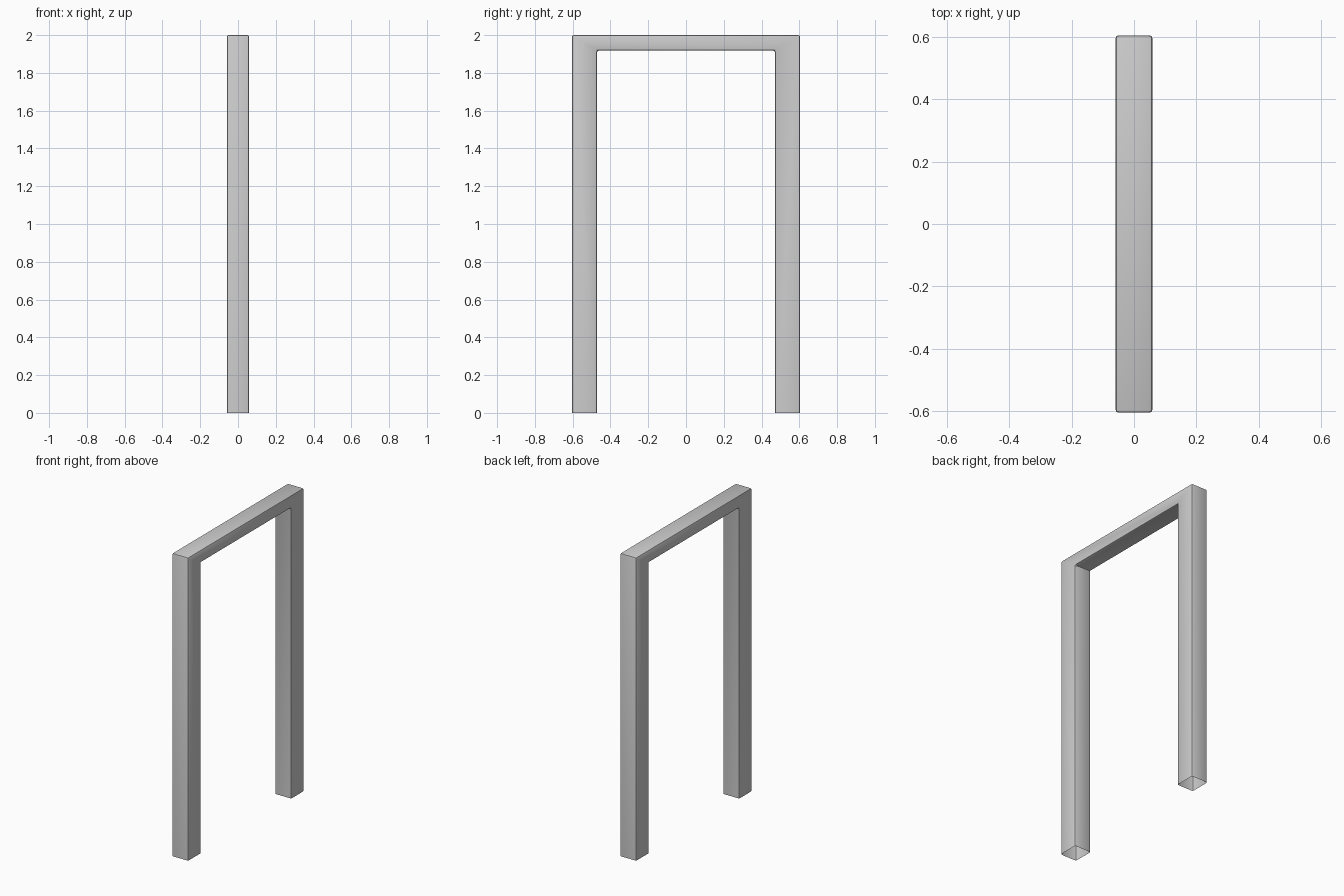
import bpy, bmesh

if "Cube" in bpy.data.objects:
    bpy.data.objects.remove(bpy.data.objects["Cube"])

HALF_X = 0.059                 # half depth
OUT_Y, IN_Y = 0.604, 0.471     # outer and inner half widths
TOP, LINTEL = 2.0, 1.918       # top and underside of the crossbar

# Upside-down U profile, extruded along x
half = [(IN_Y, 0), (IN_Y, LINTEL)]
outer = [(OUT_Y, TOP), (OUT_Y, 0)]
bm = bmesh.new()


def quad_strip(x):
    """One side of the frame: two legs and a crossbar with mitred corners."""
    inner = [(-IN_Y, 0), (-IN_Y, LINTEL), (IN_Y, LINTEL), (IN_Y, 0)]
    outer = [(-OUT_Y, 0), (-OUT_Y, TOP), (OUT_Y, TOP), (OUT_Y, 0)]
    return [bm.verts.new((x, y, z)) for y, z in inner + outer[::-1]]


left, right = quad_strip(-HALF_X), quad_strip(HALF_X)
bm.faces.new(left)
bm.faces.new(right[::-1])
n = len(left)
for i in range(n):
    j = (i + 1) % n
    bm.faces.new((left[i], right[i], right[j], left[j]))
bmesh.ops.recalc_face_normals(bm, faces=bm.faces)

# Open leg bottoms
bottoms = [f for f in bm.faces if all(v.co.z < 1e-5 for v in f.verts)]
bmesh.ops.delete(bm, geom=bottoms, context='FACES')

# Softened edges everywhere except the open rims
edges = [e for e in bm.edges if not e.is_boundary]
bmesh.ops.bevel(bm, geom=edges, offset=0.009, segments=2, profile=0.5,
                affect='EDGES', clamp_overlap=True)
for v in bm.verts:
    if v.co.z < 0.02:
        v.co.z = 0.0

mesh = bpy.data.meshes.new("door_frame")
bm.to_mesh(mesh)
bm.free()
frame = bpy.data.objects.new("door_frame", mesh)
bpy.context.collection.objects.link(frame)
bpy.context.view_layer.objects.active = frame
frame.select_set(True)
bpy.ops.object.shade_smooth_by_angle()
